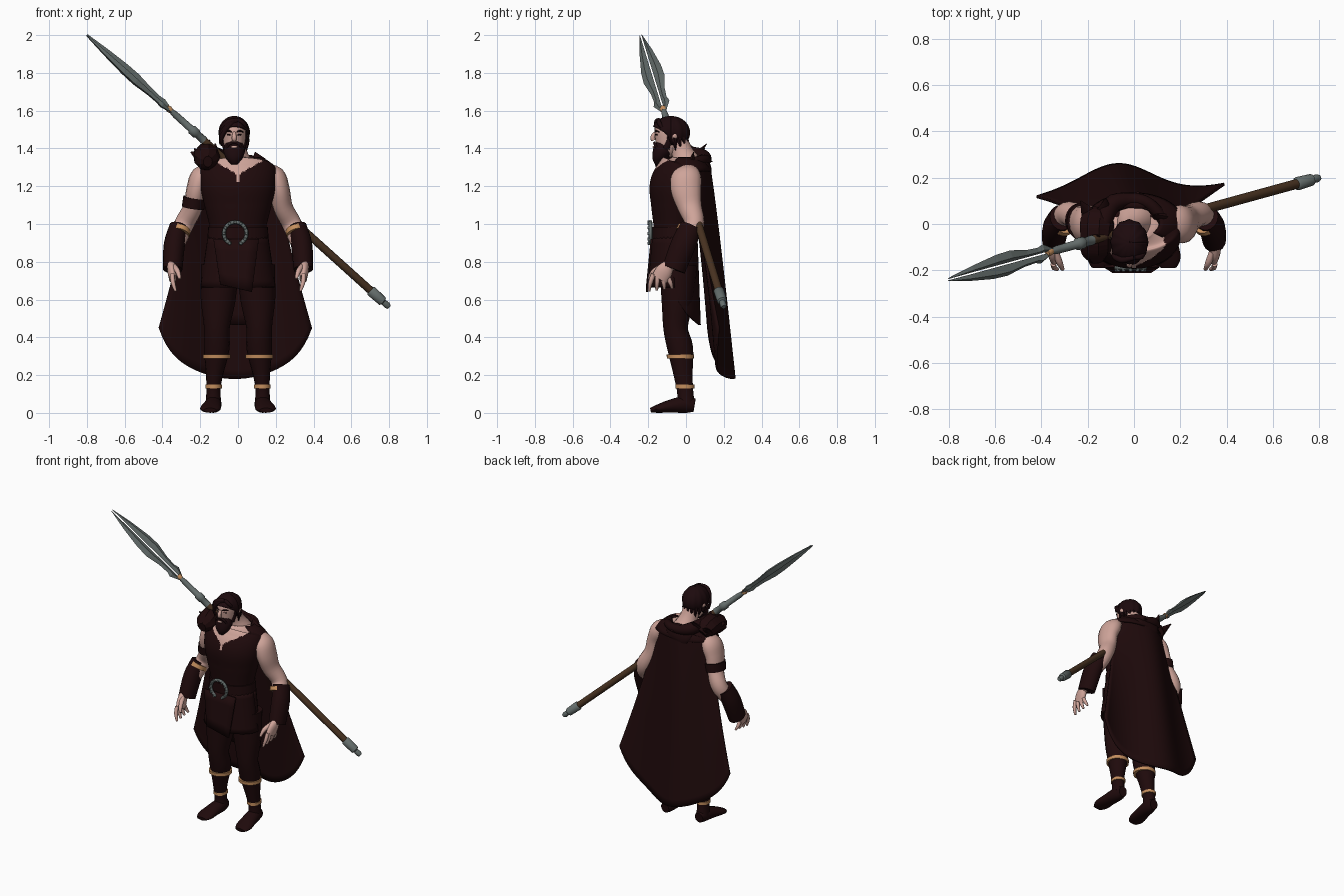
import bpy
import bmesh
from math import sin, cos, pi, exp, radians
from mathutils import Vector

if "Cube" in bpy.data.objects:
    bpy.data.objects.remove(bpy.data.objects["Cube"], do_unlink=True)


def material(name, *rgb):
    mat = bpy.data.materials.new(name)
    mat.use_nodes = True
    mat.diffuse_color = (*rgb, 1)
    mat.node_tree.nodes["Principled BSDF"].inputs["Base Color"].default_value = (*rgb, 1)
    return mat


cloth = material("maroon cloth", .0135, .003, .0034)
hair_dark = material("dark hair", .012, .003, .004)
skin = material("skin", .62, .37, .32)
steel = material("steel", .13, .155, .15)
wood = material("wood", .065, .032, .015)
gold = material("gold", .55, .27, .11)


def finish(name, bm, mats, smooth=True, thickness=0):
    """Turn a bmesh into a shaded object."""
    bmesh.ops.recalc_face_normals(bm, faces=bm.faces)
    mesh = bpy.data.meshes.new(name)
    bm.to_mesh(mesh)
    bm.free()
    obj = bpy.data.objects.new(name, mesh)
    bpy.context.collection.objects.link(obj)
    for mat in mats:
        mesh.materials.append(mat)
    if smooth:
        bpy.context.view_layer.objects.active = obj
        bpy.ops.object.select_all(action="DESELECT")
        obj.select_set(True)
        bpy.ops.object.shade_smooth_by_angle(angle=radians(50))
    if thickness:
        mod = obj.modifiers.new("thickness", "SOLIDIFY")
        mod.thickness = thickness
        mod.offset = 0
    return obj


def spline(rings, steps):
    """Pass a smooth curve through the given rings."""
    rings = [Vector(r) for r in rings]
    out = []
    for i in range(len(rings) - 1):
        a, b = rings[max(i - 1, 0)], rings[i]
        c, d = rings[i + 1], rings[min(i + 2, len(rings) - 1)]
        for k in range(steps):
            t = k / steps
            m, n = (c - a) / 2, (d - b) / 2
            e = c - b
            out.append(b + m * t + (e * 3 - m * 2 - n) * t ** 2 + (m + n - e * 2) * t ** 3)
    return out + [rings[-1]]


def loft(name, rings, mat, segs=16, steps=4, ref=(1, 0, 0), side=1, smooth=True, rule=None):
    """Skin ellipses (x, y, z, radius along ref, other radius); side -1 mirrors in x."""
    rings = spline(rings, steps)
    bm = bmesh.new()
    loops = []
    for i, r in enumerate(rings):
        along = (rings[min(i + 1, len(rings) - 1)] - rings[max(i - 1, 0)])[:3]
        along = Vector(along).normalized()
        u = Vector(ref)
        u = (u - along * u.dot(along)).normalized()
        w = along.cross(u)
        loop = []
        for k in range(segs):
            a = 2 * pi * k / segs
            p = Vector(r[:3]) + u * cos(a) * max(r[3], .001) + w * sin(a) * max(r[4], .001)
            loop.append(bm.verts.new((p.x * side, p.y, p.z)))
        loops.append(loop)
    for low, high in zip(loops, loops[1:]):
        for k in range(segs):
            n = (k + 1) % segs
            bm.faces.new((low[k], low[n], high[n], high[k]))
    bm.faces.new(loops[0])
    bm.faces.new(loops[-1])
    if rule:
        for f in bm.faces:
            f.material_index = rule(f.calc_center_median())
    return finish(name, bm, mat if isinstance(mat, list) else [mat], smooth)


def tube(name, points, radii, mat, flat=1, **options):
    """Loft with round rings; flat squashes the second radius."""
    return loft(name, [(*p, r, r * flat) for p, r in zip(points, radii)], mat, **options)


def sheet(name, fn, nu, nv, mat, thickness):
    """Grid of cloth from a function of u and v in 0..1."""
    bm = bmesh.new()
    grid = [[bm.verts.new(fn(i / nu, j / nv)) for i in range(nu + 1)] for j in range(nv + 1)]
    for a, b in zip(grid, grid[1:]):
        for i in range(nu):
            bm.faces.new((a[i], a[i + 1], b[i + 1], b[i]))
    return finish(name, bm, [mat], thickness=thickness)


# Tunic with an open neckline
def neckline(c):
    opening = max(0, c.z - 1.2) * .2 + max(0, c.z - 1.27) * 1.6
    return int(c.y < .03 and abs(c.x) < opening)


loft("tunic", [(0, -.06, .88, .155, .11), (0, -.06, .97, .148, .11), (0, -.06, 1.1, .178, .125),
               (0, -.055, 1.2, .2, .137), (0, -.03, 1.28, .203, .122), (0, -.015, 1.315, .175, .1),
               (0, -.01, 1.345, .09, .065)], [cloth, skin], segs=160, steps=14, rule=neckline)


# Tunic skirt, longer at the back
def skirt(u, v):
    a = 2 * pi * u
    back = max(0, sin(a)) ** .5
    hem = .665 - .2 * back
    grow = 1 + .25 * v
    return (.155 * cos(a) * grow, -.06 + .115 * sin(a) * (1 + .15 * v), .93 + (hem - .93) * v)


sheet("tunic_skirt", skirt, 40, 8, cloth, .012)
sheet("front_flap", lambda u, v: (-.01 + (u - .5) * .24 * (1 - .3 * v), -.182 - .024 * v,
                                  .92 - v * (.24 + .04 * u)), 4, 4, cloth, .01)
loft("belt", [(0, -.06, .905, .163, .122), (0, -.06, .985, .158, .122)], cloth, segs=32, steps=1)

# Open ring buckle with studs
arc = [Vector((cos(radians(a)), 0, sin(radians(a)))) for a in range(-60, 241, 30)]
centre = Vector((-.015, -.188, .95))
tube("buckle_ring", [centre + p * .06 for p in arc], [.01] * len(arc), steel, segs=8, ref=(0, 1, 0))
for p in arc:
    p = centre + p * .06
    tube("buckle_stud", [p, p + Vector((0, -.016, 0))], (.011, .007), steel, segs=8, steps=1)

# Limbs, mirrored
for side, label in ((1, "left"), (-1, "right")):
    def limb(name, rings, mat, **options):
        return loft(label + "_" + name, rings, mat, side=side, **options)

    limb("leg", [(.095, -.04, .78, .1, .1), (.105, -.045, .6, .092, .085), (.112, -.055, .45, .068, .065),
                 (.113, -.03, .34, .068, .068), (.125, -.015, .2, .045, .05), (.13, -.005, .12, .037, .043),
                 (.13, 0, .05, .042, .045)], cloth)
    limb("shoe", [(.13, .045, .04, .03, .035), (.13, 0, .045, .042, .045), (.138, -.08, .036, .05, .035),
                  (.147, -.15, .022, .054, .022), (.148, -.188, .014, .034, .012)], cloth)
    limb("knee_band", [(.113, -.03, .288, .073, .071), (.113, -.03, .31, .073, .073)], gold, segs=24, steps=1)
    limb("ankle_band", [(.129, -.006, .13, .044, .05), (.129, -.006, .149, .044, .05)], gold, segs=24, steps=1)
    limb("arm", [(.14, -.005, 1.27, .04, .06), (.19, 0, 1.25, .06, .08), (.22, .0, 1.18, .054, .08),
                 (.238, .02, 1.09, .052, .064), (.28, .045, 1.01, .052, .052), (.305, .025, .95, .05, .052),
                 (.34, -.04, .85, .04, .04), (.352, -.09, .77, .025, .032)], skin)
    limb("bracer", [(.314, .028, .985, .05, .06), (.337, -.015, .89, .056, .066), (.346, -.065, .76, .052, .062)],
         cloth)
    # Trim shows only on the inner front of the bracer
    limb("bracer_trim", [(.3, .016, .972, .05, .062), (.307, .004, .948, .052, .063)], gold, segs=20, steps=1)
    limb("palm", [(.352, -.09, .785, .024, .03), (.35, -.115, .75, .024, .045), (.345, -.14, .71, .02, .044)], skin)
    # Fingers fan out from the palm
    for k in range(4):
        y, spread = -.172 + .023 * k, .016 - .012 * k
        limb("finger", [(.348, y, .735, .012, .013), (.344, y - spread, .69, .012, .012),
                        (.33, y - spread * 1.5, .645 + .005 * k, .007, .007)], skin, segs=8)
    limb("thumb", [(.34, -.12, .775, .016, .016), (.32, -.17, .75, .014, .014),
                   (.308, -.195, .71, .008, .008)], skin, segs=8)

loft("armband", [(-.238, .015, 1.085, .06, .074), (-.23, .01, 1.14, .06, .08)], cloth, segs=24, steps=1)


# Cape hanging from the shoulders and flaring at the hem
def cape(u, v):
    s = u * 2 - 1
    top = 1.34 - .06 * s * s
    z = top + (.18 + .17 * s * s + .1 * s ** 8 - top) * v
    fold = .132 + .115 * exp(-(2 * s + .25) ** 2) + (.03 * s ** 3 + .01) * v
    neck = .115 - .1 * s * s
    blend = v ** .8
    return (-.015 + s * (.21 + .195 * v ** 1.2), neck + (fold - neck) * blend, z)


sheet("cape", cape, 40, 24, cloth, .012)


# Mantle over the shoulders
def mantle(u, v):
    a = radians(-40 + 260 * u)
    r = .11 + .1 * v
    return (r * cos(a), .005 + r * .6 * sin(a), 1.35 - .02 * v - .05 * v * v)


sheet("shoulder_mantle", mantle, 32, 6, cloth, .012)

# Lowered hood: rolled collar, pouch and raised corners
tube("hood_roll", [(.12, -.06, 1.31), (.12, .02, 1.325), (.06, .09, 1.34), (-.02, .105, 1.34), (-.1, .08, 1.36),
                   (-.14, -.02, 1.38)], (.018, .025, .026, .03, .04, .035), cloth, ref=(0, 0, 1))
tube("hood_pouch", [(-.02, .07, 1.345), (-.02, .09, 1.34), (-.03, .115, 1.29), (-.03, .12, 1.24)],
     (.07, .1, .08, .03), cloth, flat=.25)
loft("shoulder_bundle", [(-.15, .05, 1.33, .05, .04), (-.16, .01, 1.355, .075, .065), (-.165, -.06, 1.36, .07, .07),
                         (-.165, -.12, 1.34, .065, .06), (-.16, -.165, 1.33, .025, .03)], cloth, segs=9, smooth=False)
for base, point in (((-.13, .05, 1.36), (-.12, .11, 1.425)), ((-.19, .04, 1.35), (-.23, .1, 1.4)),
                    ((.11, .03, 1.33), (.09, .04, 1.38)), ((-.17, -.06, 1.4), (-.15, -.05, 1.445)),
                    ((-.19, -.06, 1.35), (-.25, -.07, 1.38)), ((0, .1, 1.34), (.02, .14, 1.33))):
    tube("hood_fold", [base, point], (.04, .003), cloth, flat=.5, segs=8, steps=2)

# Head
tube("neck", [(0, .005, 1.31), (-.01, -.02, 1.38), (-.018, -.05, 1.45)], (.085, .058, .056), skin)
loft("head", [(-.02, -.115, 1.37, .025, .035), (-.02, -.1, 1.4, .05, .06), (-.02, -.088, 1.45, .06, .077),
              (-.02, -.085, 1.5, .061, .08), (-.02, -.08, 1.54, .047, .063)], skin, segs=24)
tube("nose", [(-.02, -.163, 1.485), (-.02, -.176, 1.46), (-.02, -.172, 1.442)], (.008, .013, .012), skin, segs=8)
loft("beard", [(-.02, -.15, 1.315, .015, .015), (-.02, -.145, 1.345, .042, .035), (-.02, -.13, 1.38, .056, .048),
               (-.02, -.117, 1.402, .054, .053), (-.02, -.105, 1.412, .048, .05)], hair_dark, segs=20)
tube("lower_lip", [(-.036, -.166, 1.408), (-.02, -.17, 1.407), (-.004, -.166, 1.408)], (.004, .007, .004), skin,
     segs=8, ref=(0, 0, 1))


# Hair cap with the face left open
def hair(u, v):
    a = 2 * pi * u
    front = max(0, -sin(a))
    drop = pi * (.78 - .4 * front ** .35) * v
    r = 1 + .03 * cos(a * 12)
    return (-.02 + .077 * r * sin(drop) * cos(a), -.08 + .095 * r * sin(drop) * sin(a), 1.484 + .084 * cos(drop))


sheet("hair_cap", hair, 48, 12, hair_dark, .008)
x = -.02
for s in (-1, 1):
    tube("moustache", [(x, -.166, 1.43), (x + s * .025, -.165, 1.425), (x + s * .042, -.15, 1.395)],
         (.006, .008, .006), hair_dark, segs=8)
    tube("eyebrow", [(x + s * .012, -.164, 1.487), (x + s * .03, -.159, 1.493), (x + s * .047, -.142, 1.487)],
         (.003, .005, .003), hair_dark, segs=6, ref=(0, 0, 1))
    tube("eye", [(x + s * .018, -.161, 1.473), (x + s * .036, -.15, 1.473)], (.004, .004), hair_dark,
         segs=6, steps=1, ref=(0, 0, 1))
    tube("ear", [(x + s * .062, -.07, 1.44), (x + s * .068, -.065, 1.465), (x + s * .064, -.06, 1.485)],
         (.006, .013, .008), skin, flat=1.6, segs=8)
    tube("sideburn", [(x + s * .063, -.085, 1.49), (x + s * .06, -.09, 1.44), (x + s * .05, -.105, 1.4)],
         (.007, .007, .01), hair_dark, flat=1.8, segs=8)
# Swept fringe, long on the right side
for drop in (0, .02, .04):
    tube("fringe", [(x + .02, -.145, 1.552), (x - .03, -.155, 1.54 - drop / 2), (x - .064, -.14, 1.505 - drop),
                    (x - .07, -.125, 1.455 - drop)], (.01, .014, .012, .003), hair_dark, segs=8)
tube("short_fringe", [(x + .02, -.145, 1.552), (x + .052, -.14, 1.53), (x + .07, -.11, 1.49)],
     (.01, .012, .004), hair_dark, segs=8)
for k in range(9):
    a = radians(10 + 20 * k)
    side_x, y = x + .066 * cos(a), -.08 + .078 * sin(a)
    tube("nape_lock", [(side_x, y, 1.46), (side_x * 1.05, y + .008, 1.43), (side_x, y + .01, 1.39 + .015 * (k % 3))],
         (.014, .012, .003), hair_dark, segs=6)

# Spear laid across the back of the shoulder
tip, butt = Vector((-.8, -.24, 2)), Vector((.8, .2, .56))
axis = (butt - tip).normalized()
across = Vector((0, 1, .55))
across = (across - axis * across.dot(axis)).normalized()


def at(x):
    return tip.lerp(butt, (x + .8) / 1.6)


def rod(name, spans, mat):
    tube(name, [at(x) for x, r in spans], [r for x, r in spans], mat, segs=12, steps=1, ref=across)


rod("spear_shaft", [(-.2, .019), (.3, .021), (.73, .021)], wood)
rod("spear_socket", [(-.36, .012), (-.33, .018), (-.25, .019), (-.245, .026), (-.22, .026), (-.215, .02),
                     (-.18, .022)], steel)
rod("spear_collar", [(-.375, .014), (-.365, .018), (-.355, .014)], gold)
rod("spear_butt", [(.7, .022), (.705, .029), (.765, .026), (.77, .016), (.79, .018), (.8, .012)], steel)
for s in (-1, 1):
    blade = []
    for x, outer in ((-.8, .007), (-.7, .036), (-.6, .057), (-.54, .06), (-.47, .04), (-.42, .036),
                     (-.4, .046), (-.35, .012)):
        p = at(x) + across * s * (outer + .004) / 2
        blade.append((*p, (outer - .004) / 2, .002 + outer * .3))
    loft("spear_blade_half", blade, steel, segs=4, steps=1, ref=across, smooth=False)
